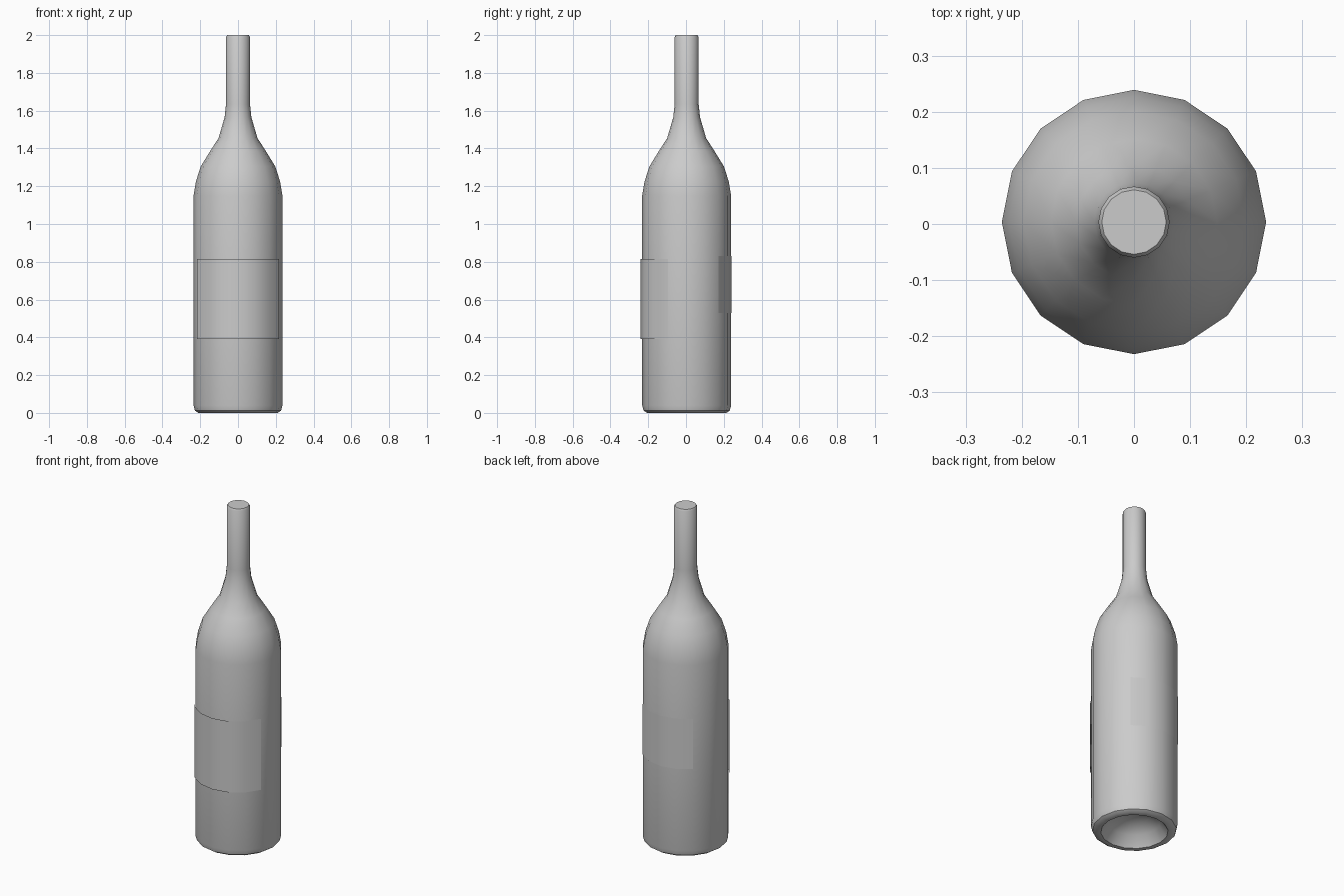
import bpy, bmesh, math

old = bpy.data.objects.get("Cube")
if old:
    bpy.data.objects.remove(old, do_unlink=True)

SIDES = 16
RADIUS = 0.2355
CENTRE_Y = 0.0035

grey = bpy.data.materials.new("plain_grey")
grey.use_nodes = True
grey.diffuse_color = (0.6, 0.6, 0.6, 1)
grey.node_tree.nodes["Principled BSDF"].inputs["Base Color"].default_value = (0.6, 0.6, 0.6, 1)


def finish(name, bm):
    """Turn a bmesh into a smooth object with sharp hard edges."""
    mesh = bpy.data.meshes.new(name)
    bm.to_mesh(mesh)
    bm.free()
    mesh.materials.append(grey)
    obj = bpy.data.objects.new(name, mesh)
    bpy.context.collection.objects.link(obj)
    bpy.ops.object.select_all(action="DESELECT")
    obj.select_set(True)
    bpy.context.view_layer.objects.active = obj
    bpy.ops.object.shade_smooth_by_angle(angle=math.radians(40))
    return obj


def ring(bm, r, z, first=0, count=SIDES, dy=0):
    """Row of vertices on the circle, starting at a given side number."""
    row = []
    for i in range(first, first + count):
        a = math.tau * i / SIDES
        row.append(bm.verts.new((r * math.cos(a), r * math.sin(a) + CENTRE_Y + dy, z)))
    return row


def lathe(name, profile):
    """Revolve (radius, height) points; zero radius closes an end."""
    bm = bmesh.new()
    rows = [ring(bm, r, z) if r else [bm.verts.new((0, CENTRE_Y, z))] for r, z in profile]
    for low, high in zip(rows, rows[1:]):
        for i in range(SIDES):
            j = (i + 1) % SIDES
            if len(low) == 1:
                bm.faces.new((low[0], high[j], high[i]))
            else:
                bm.faces.new((low[i], low[j], high[j], high[i]))
    bm.faces.new(rows[-1])
    bmesh.ops.recalc_face_normals(bm, faces=bm.faces)
    return finish(name, bm)


def label(name, first, facets, z0, z1, r, dy):
    """Thin curved sheet that follows the bottle facets."""
    bm = bmesh.new()
    low = ring(bm, r, z0, first, facets + 1, dy)
    high = ring(bm, r, z1, first, facets + 1, dy)
    for i in range(facets):
        bm.faces.new((low[i], low[i + 1], high[i + 1], high[i]))
    return finish(name, bm)


# Bottle: hollow base, straight body, shoulder, neck and closed top
lathe("bottle", [
    (0, 0.11), (0.08, 0.095), (0.14, 0.06), (0.183, 0),
    (0.21, 0), (0.228, 0.012), (RADIUS, 0.04),
    (RADIUS, 1.15), (0.223, 1.225), (0.197, 1.305), (0.148, 1.385),
    (0.103, 1.455), (0.071, 1.565), (0.0635, 1.635),
    (0.0635, 1.99), (0.0575, 2.0),
])

# Labels: wide one on the front, narrower one on the back
label("front_label", 9, 6, 0.39, 0.815, RADIUS, -0.0085)
label("back_label", 2, 4, 0.53, 0.83, RADIUS + 0.0015, 0)
